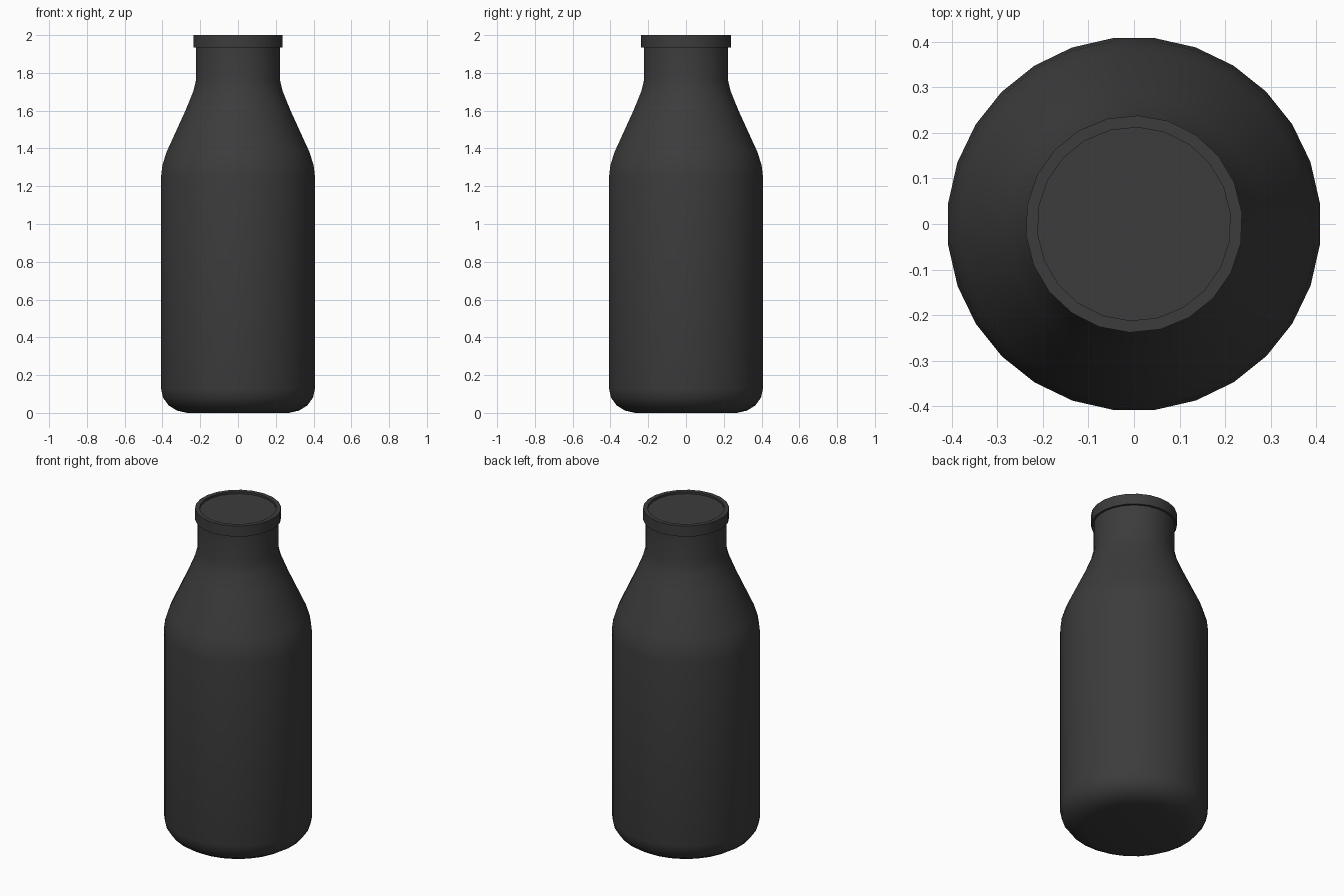
import bpy, math

if "Cube" in bpy.data.objects:
    bpy.data.objects.remove(bpy.data.objects["Cube"])

dark = bpy.data.materials.new("dark_grey")
dark.diffuse_color = (0.045, 0.045, 0.045, 1)
dark.use_nodes = True
dark.node_tree.nodes["Principled BSDF"].inputs["Base Color"].default_value = dark.diffuse_color


def lathe(name, profile, sides, turn):
    """Revolve (radius, z) points about z; radius 0 becomes a pole cap."""
    verts, faces, rings = [], [], []
    for r, z in profile:
        rings.append(len(verts))
        for i in range(sides):
            a = turn + 2 * math.pi * i / sides
            verts.append((r * math.cos(a), r * math.sin(a), z))
    for lo, hi in zip(rings, rings[1:]):
        for i in range(sides):
            j = (i + 1) % sides
            faces.append((lo + i, lo + j, hi + j, hi + i))
    return make(name, verts, faces, rings, sides)


def make(name, verts, faces, rings, sides):
    # close both ends of the tube with a flat polygon
    faces.append(tuple(reversed(range(rings[0], rings[0] + sides))))
    faces.append(tuple(range(rings[-1], rings[-1] + sides)))
    mesh = bpy.data.meshes.new(name)
    mesh.from_pydata(verts, [], faces)
    mesh.materials.append(dark)
    obj = bpy.data.objects.new(name, mesh)
    bpy.context.collection.objects.link(obj)
    bpy.ops.object.select_all(action='DESELECT')
    obj.select_set(True)
    bpy.context.view_layer.objects.active = obj
    bpy.ops.object.shade_smooth_by_angle(angle=math.radians(35))
    return obj


# Bottle: rounded base, straight wall, sloping shoulder, neck
lathe("bottle_body", [
    (0.27, 0), (0.325, 0.012), (0.37, 0.04), (0.40, 0.082), (0.41, 0.13),
    (0.41, 1.25), (0.403, 1.31), (0.381, 1.38), (0.28, 1.60),
    (0.239, 1.70), (0.224, 1.76), (0.224, 1.94)], 28, math.radians(6.5))

# Lid: short band with a shallow recess in the top
lathe("lid", [
    (0.21, 1.935), (0.238, 1.935), (0.238, 2.0), (0.212, 2.0), (0.212, 1.988)],
    22, math.radians(6))
